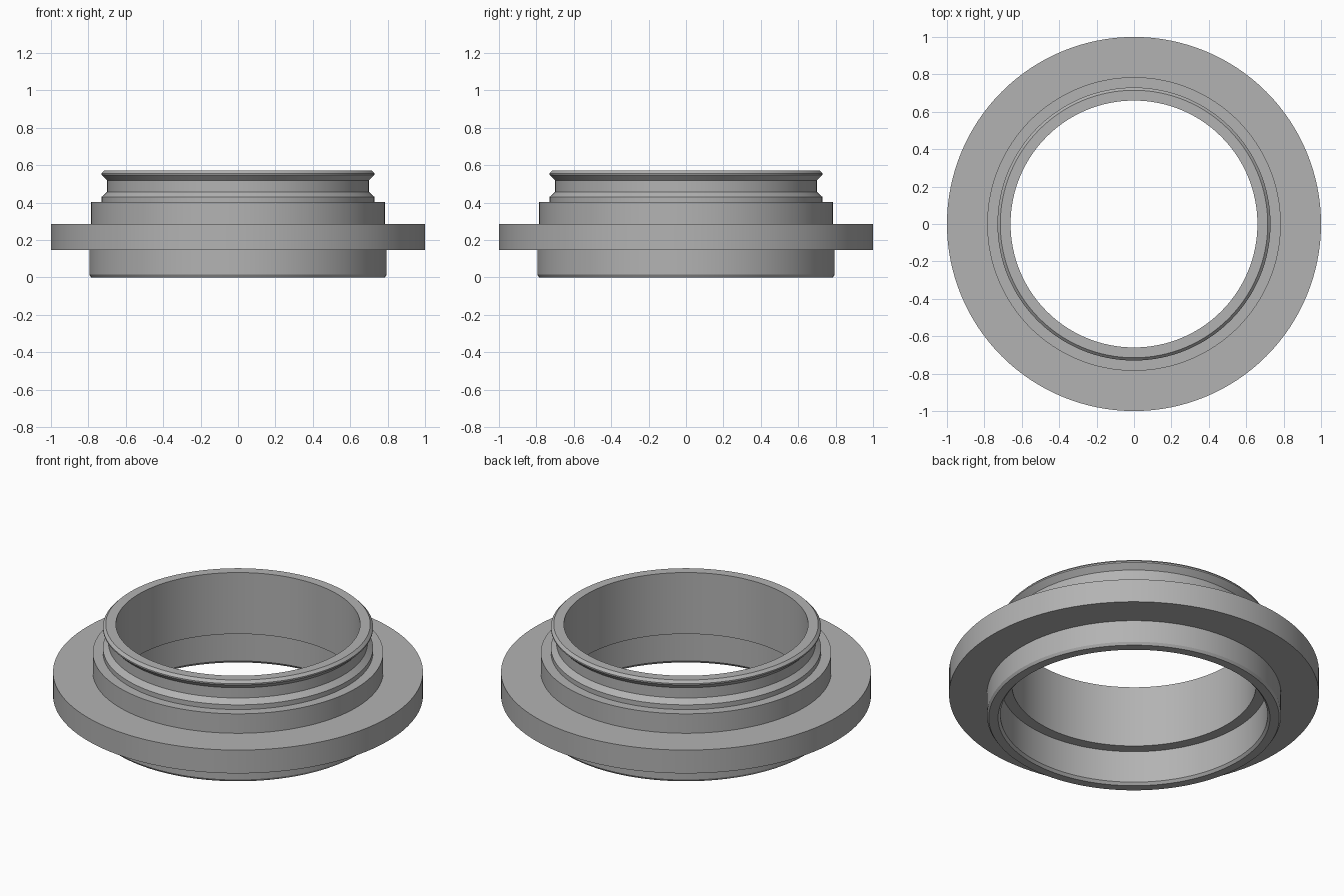
import bpy
import bmesh
import math

if "Cube" in bpy.data.objects:
    bpy.data.objects.remove(bpy.data.objects["Cube"], do_unlink=True)

SEGMENTS = 128


def make_material(name, rgb):
    mat = bpy.data.materials.new(name)
    mat.use_nodes = True
    mat.diffuse_color = (*rgb, 1)
    mat.node_tree.nodes["Principled BSDF"].inputs["Base Color"].default_value = (*rgb, 1)
    return mat


def lathe(name, profile, mat):
    """Revolve a closed (radius, height) outline around the z axis."""
    bm = bmesh.new()
    verts = [bm.verts.new((r, 0, z)) for r, z in profile]
    edges = [bm.edges.new((v, verts[i - 1])) for i, v in enumerate(verts)]
    bmesh.ops.spin(bm, geom=verts + edges, cent=(0, 0, 0), axis=(0, 0, 1),
                   angle=math.tau, steps=SEGMENTS, use_merge=True)
    bmesh.ops.remove_doubles(bm, verts=bm.verts, dist=0.0001)
    bmesh.ops.recalc_face_normals(bm, faces=bm.faces)
    mesh = bpy.data.meshes.new(name)
    bm.to_mesh(mesh)
    bm.free()
    mesh.materials.append(mat)
    obj = bpy.data.objects.new(name, mesh)
    bpy.context.collection.objects.link(obj)
    bpy.ops.object.select_all(action="DESELECT")
    obj.select_set(True)
    bpy.context.view_layer.objects.active = obj
    bpy.ops.object.shade_smooth_by_angle(angle=math.radians(25))
    return obj


grey = make_material("plain grey", (0.45, 0.45, 0.45))

# Lower skirt with chamfered rim
skirt = [(0.735, 0), (0.785, 0), (0.795, 0.015), (0.795, 0.147)]
# Wide flange
flange = [(1.0, 0.147), (1.0, 0.286)]
# Shoulder above the flange
shoulder = [(0.785, 0.286), (0.785, 0.402)]
# Neck with a groove between two bevelled lips
neck = [(0.73, 0.402), (0.73, 0.43), (0.70, 0.457), (0.70, 0.518),
        (0.73, 0.548), (0.73, 0.556), (0.715, 0.571)]
# Bore, stepping out to a wider recess underneath
bore = [(0.66, 0.571), (0.66, 0.205), (0.722, 0.205), (0.722, 0.015)]

lathe("flanged_ring", skirt + flange + shoulder + neck + bore, grey)
